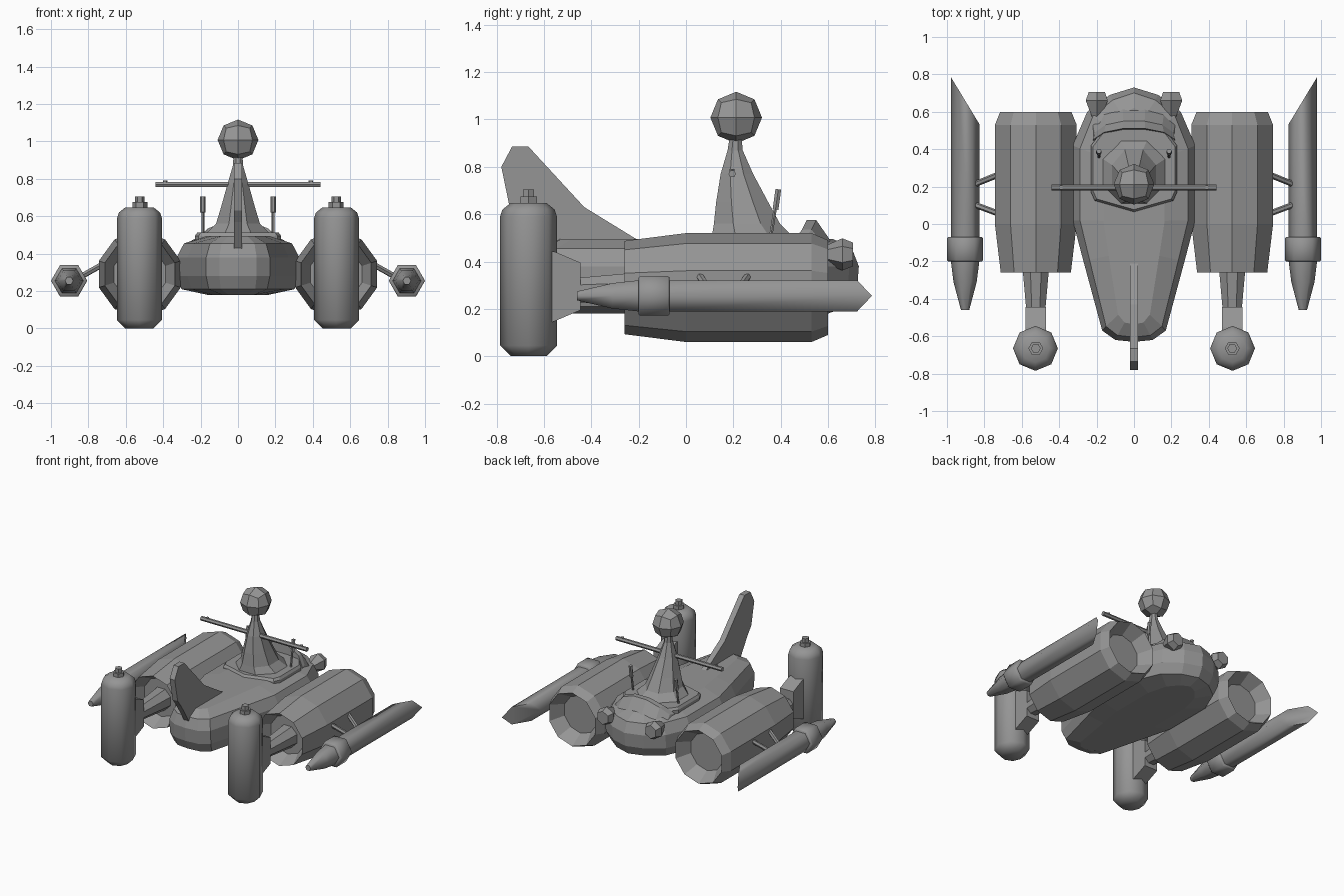
import bpy, bmesh
from math import sin, cos, pi, radians
from mathutils import Vector

if "Cube" in bpy.data.objects:
    bpy.data.objects.remove(bpy.data.objects["Cube"])

grey = bpy.data.materials.new("dark_grey")
grey.diffuse_color = (.3, .3, .3, 1)
grey.use_nodes = True
grey.node_tree.nodes["Principled BSDF"].inputs["Base Color"].default_value = grey.diffuse_color


def finish(name, bm):
    me = bpy.data.meshes.new(name)
    bm.to_mesh(me)
    bm.free()
    me.materials.append(grey)
    ob = bpy.data.objects.new(name, me)
    bpy.context.collection.objects.link(ob)
    return ob


def loft(name, rings, smooth=0):
    """Skin equal-length closed rings and cap both ends."""
    bm = bmesh.new()
    vr = [[bm.verts.new(p) for p in r] for r in rings]
    n = len(rings[0])
    for a, b in zip(vr, vr[1:]):
        for i in range(n):
            j = (i + 1) % n
            bm.faces.new((a[i], a[j], b[j], b[i]))
    bm.faces.new(vr[0])
    bm.faces.new(vr[-1])
    bmesh.ops.recalc_face_normals(bm, faces=bm.faces)
    ob = finish(name, bm)
    if smooth:
        bpy.ops.object.select_all(action='DESELECT')
        bpy.context.view_layer.objects.active = ob
        ob.select_set(True)
        bpy.ops.object.shade_smooth_by_angle(angle=radians(smooth))
    return ob


def lathe(name, prof, loc, axis, n, phase=0.0, smooth=0, shear=0):
    """Rings of (radius, position along axis); shear slants the last ring."""
    rings = []
    for k, (r, t) in enumerate(prof):
        ring = []
        for i in range(n):
            a = phase + 2 * pi * i / n
            u, v = r * cos(a), r * sin(a)
            tt = t + (shear * u if k == len(prof) - 1 else 0)
            p = (u, tt, v) if axis == 'Y' else (u, v, tt)
            ring.append(Vector(loc) + Vector(p))
        rings.append(ring)
    return loft(name, rings, smooth)


def rod(name, a, b, r, n=6):
    a, b = Vector(a), Vector(b)
    q = (b - a).to_track_quat('Z', 'Y')
    circ = [q @ Vector((cos(2 * pi * i / n), sin(2 * pi * i / n), 0)) * r for i in range(n)]
    return loft(name, [[a + c for c in circ], [b + c for c in circ]])


# Hull: plan outline stacked in height
half = [(.1, -.62), (.17, -.57), (.27, -.2), (.328, .02), (.328, .42), (.25, .6), (.13, .69)]
plan = [(0, -.63)] + half + [(0, .73)] + [(-x, y) for x, y in reversed(half)]
levels = [(.5, .82, .18), (.92, .94, .21), (1, .99, .28), (1, 1, .38),
          (.88, .96, .455), (.5, .85, .495)]
loft("hull", [[(x * sx, y * sy, z) for x, y in plan] for sx, sy, z in levels])

# Deck plinth under the tower
deck = [(0, .065), (.21, .125), (.23, .17), (.23, .42), (.17, .5), (0, .53),
        (-.17, .5), (-.23, .42), (-.23, .17), (-.21, .125)]
loft("deck_plinth", [[(x * s, .3 + (y - .3) * s, z) for x, y in deck]
                     for s, z in ((1, .46), (1, .495), (.95, .512))])

# Raised cowl behind the tower
cowl = [(-.22, .44, .48, .5), (-.16, .48, .535, .56), (-.06, .5, .575, .6),
        (.06, .5, .575, .6), (.16, .48, .535, .56), (.22, .44, .48, .5)]
loft("rear_cowl", [[(x, y, .46), (x, y + .01, z), (x * .95, y + .05, z), (x, b + .03, .46)]
                   for x, y, z, b in cowl])

# Tower: tapering octagonal mast, (half width, front y, back y, z)
mast = [(.18, .105, .46, .5), (.12, .115, .40, .56), (.092, .125, .35, .65),
        (.058, .145, .285, .77), (.028, .175, .24, .87), (.024, .185, .235, .93)]
loft("tower", [[(w * cos(a) * 1.06, (f + b) / 2 + (b - f) / 2 * sin(a) * 1.06, z)
                for a in [pi / 8 + k * pi / 4 for k in range(8)]] for w, f, b, z in mast])

# Ball on top: subdivided cube pushed onto a sphere
ball = bmesh.new()
bmesh.ops.create_cube(ball, size=1)
bmesh.ops.subdivide_edges(ball, edges=ball.edges[:], cuts=1, use_grid_fill=True)
for v in ball.verts:
    v.co = v.co.normalized() * .109 + Vector((0, .212, 1.008))
finish("tower_ball", ball)

# Crossbar
rod("crossbar", (-.44, .195, .77), (.44, .195, .77), .016)

# Nose fin: side profile given thickness
fin = [(-.6, .41), (-.7, .57), (-.745, .63), (-.78, .8), (-.735, .885), (-.665, .885),
       (-.43, .63), (-.21, .495), (-.25, .44)]
loft("nose_fin", [[(x, y, z) for y, z in fin] for x in (-.021, .021)])

for s, side in ((-1, "left"), (1, "right")):
    cx = s * .525
    # Engine nacelle, flared hollow at both ends
    lathe("nacelle_" + side,
          [(.145, -.16), (.197, -.26), (.23, 0), (.23, .53), (.2, .6), (.14, .5)],
          (cx, 0, .29), 'Y', 10, pi / 10)
    # Front strut and tank bracket
    lathe("strut_" + side, [(.055, -.46), (.085, -.15)], (cx, 0, .28), 'Y', 8, pi / 8)
    loft("tank_bracket_" + side,
         [[(cx + x, y, z) for y, z in ((-.6, .13), (-.55, .15), (-.445, .195), (-.445, .395),
                                       (-.55, .44), (-.6, .45))] for x in (-.055, .055)])
    # Upright tank with valve
    lathe("tank_" + side,
          [(.075, 0), (.12, .045), (.12, .59), (.11, .62), (.075, .648)],
          (cx + s * .002, -.665, 0), 'Z', 8, 0, 50)
    lathe("tank_valve_" + side, [(.04, .64), (.04, .675), (.026, .675), (.026, .705)],
          (cx, -.665, 0), 'Z', 6)
    # Outer pod with slanted tail, collar and braces
    pod = (s * .903, 0, .255)
    lathe("pod_" + side, [(.022, -.46), (.062, -.31), (.076, -.2), (.076, .66)],
          pod, 'Y', 6, 0, 65, s * 1.65)
    lathe("pod_collar_" + side, [(.09, -.2), (.097, -.193), (.097, -.077), (.09, -.07)],
          pod, 'Y', 6, 0, 65)
    for k, (y0, y1) in enumerate(((.27, .205), (.05, .11))):
        rod(f"pod_brace_{side}_{k}", (s * .71, y0, .35), (s * .87, y1, .26), .016)
    # Tail lamp
    lathe("tail_lamp_" + side, [(.02, .55), (.068, .66), (.05, .705)],
          (s * .199, 0, .43), 'Y', 6, pi / 6)
    # Upright aerial
    rod("aerial_" + side, (s * .188, .355, .49), (s * .188, .378, .63), .008)
    rod("aerial_tip_" + side, (s * .188, .378, .62), (s * .188, .39, .705), .014)
    # Crossbar end knob
    rod("crossbar_knob_" + side, (s * .39, .195, .77), (s * .39, .195, .79), .012)
